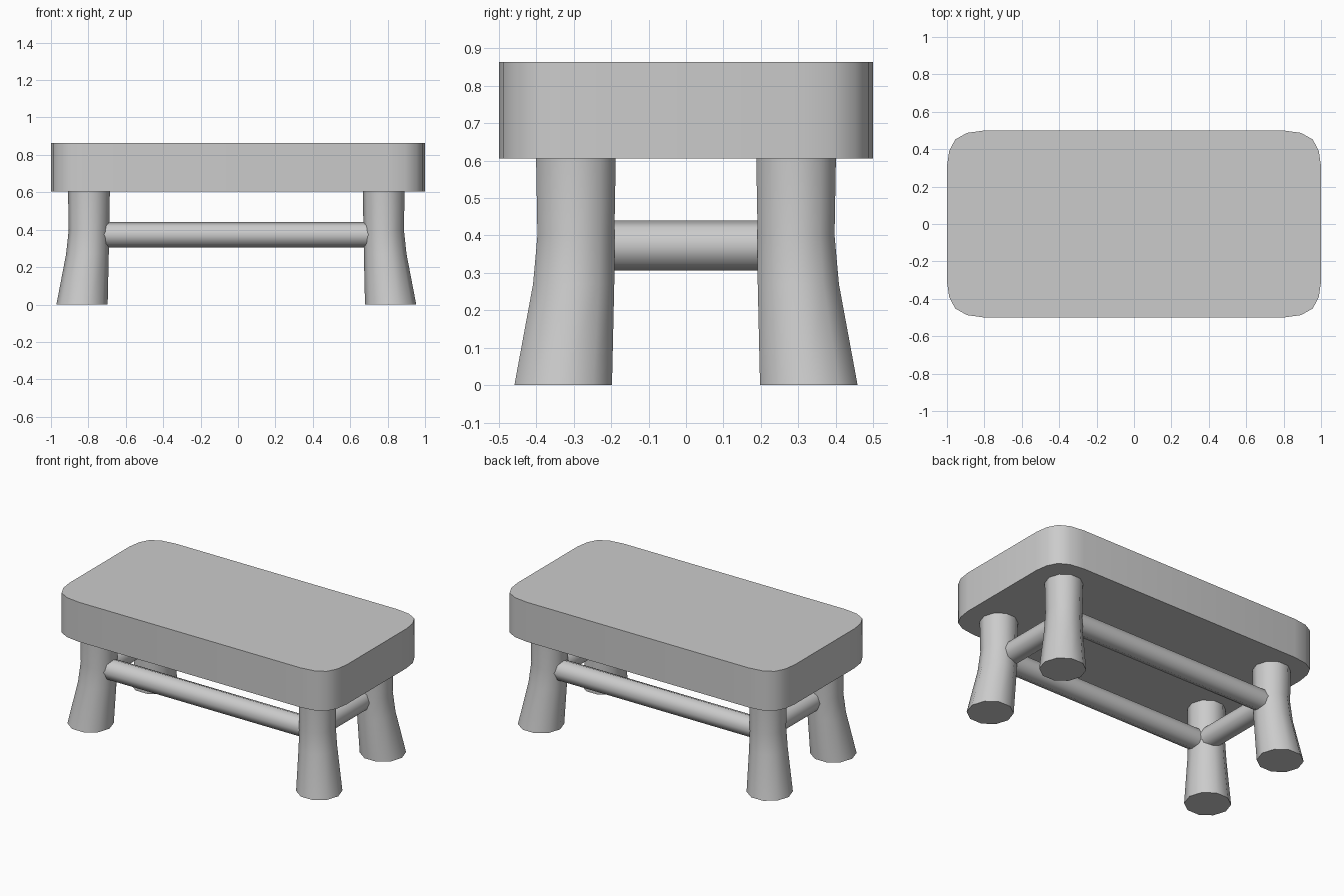
import bpy, bmesh
from math import cos, sin, tau
from mathutils import Vector

if "Cube" in bpy.data.objects:
    bpy.data.objects.remove(bpy.data.objects["Cube"])


def loft(name, rings, angle=0.9):
    """Skin equal-length rings of points, cap both ends, smooth by angle."""
    bm = bmesh.new()
    loops = [[bm.verts.new(p) for p in ring] for ring in rings]
    n = len(loops[0])
    for a, b in zip(loops, loops[1:]):
        for i in range(n):
            j = (i + 1) % n
            bm.faces.new((a[i], a[j], b[j], b[i]))
    bm.faces.new(loops[0])
    bm.faces.new(loops[-1])
    bmesh.ops.recalc_face_normals(bm, faces=bm.faces)
    me = bpy.data.meshes.new(name)
    bm.to_mesh(me)
    bm.free()
    ob = bpy.data.objects.new(name, me)
    bpy.context.collection.objects.link(ob)
    bpy.ops.object.select_all(action='DESELECT')
    ob.select_set(True)
    bpy.context.view_layer.objects.active = ob
    bpy.ops.object.shade_smooth_by_angle(angle=angle)
    return ob


# Seat: thick slab with rounded corners, one corner profile mirrored around
corner = [(1, .31), (.988, .39), (.956, .452), (.893, .487), (.8, .5)]
outline = (corner + [(-x, y) for x, y in reversed(corner)]
           + [(-x, -y) for x, y in corner]
           + [(x, -y) for x, y in reversed(corner)])
loft("seat", [[(x, y, z) for x, y in outline] for z in (.605, .863)])

# Legs: ten-sided, flaring outward to the floor (z, centre x, centre y, radius)
SHIFT = -.009
profile = [(0, .825, .328, .137), (.27, .796, .300, .114),
           (.40, .788, .294, .108), (.615, .788, .294, .112)]
for sx, side in ((-1, "left"), (1, "right")):
    for sy, end in ((-1, "front"), (1, "back")):
        loft(f"{end}_{side}_leg", [
            [(sx * cx + SHIFT + r * cos(tau * i / 10), sy * cy + r * sin(tau * i / 10), z)
             for i in range(10)] for z, cx, cy, r in profile])


# Stretchers: eight-sided rods whose ends sit inside the legs
def rod(name, start, end, radius=.067):
    a, b = Vector(start), Vector(end)
    up = Vector((0, 0, 1))
    side = (b - a).normalized().cross(up)
    ring = [radius * (up * cos(tau * i / 8) + side * sin(tau * i / 8)) for i in range(8)]
    loft(name, [[a + v for v in ring], [b + v for v in ring]])


for s, end, side in ((-1, "front", "left"), (1, "back", "right")):
    rod(f"{end}_stretcher", (-.77, s * .297, .373), (.75, s * .297, .373))
    rod(f"{side}_stretcher", (s * .757 + SHIFT, -.26, .373), (s * .757 + SHIFT, .26, .373))
